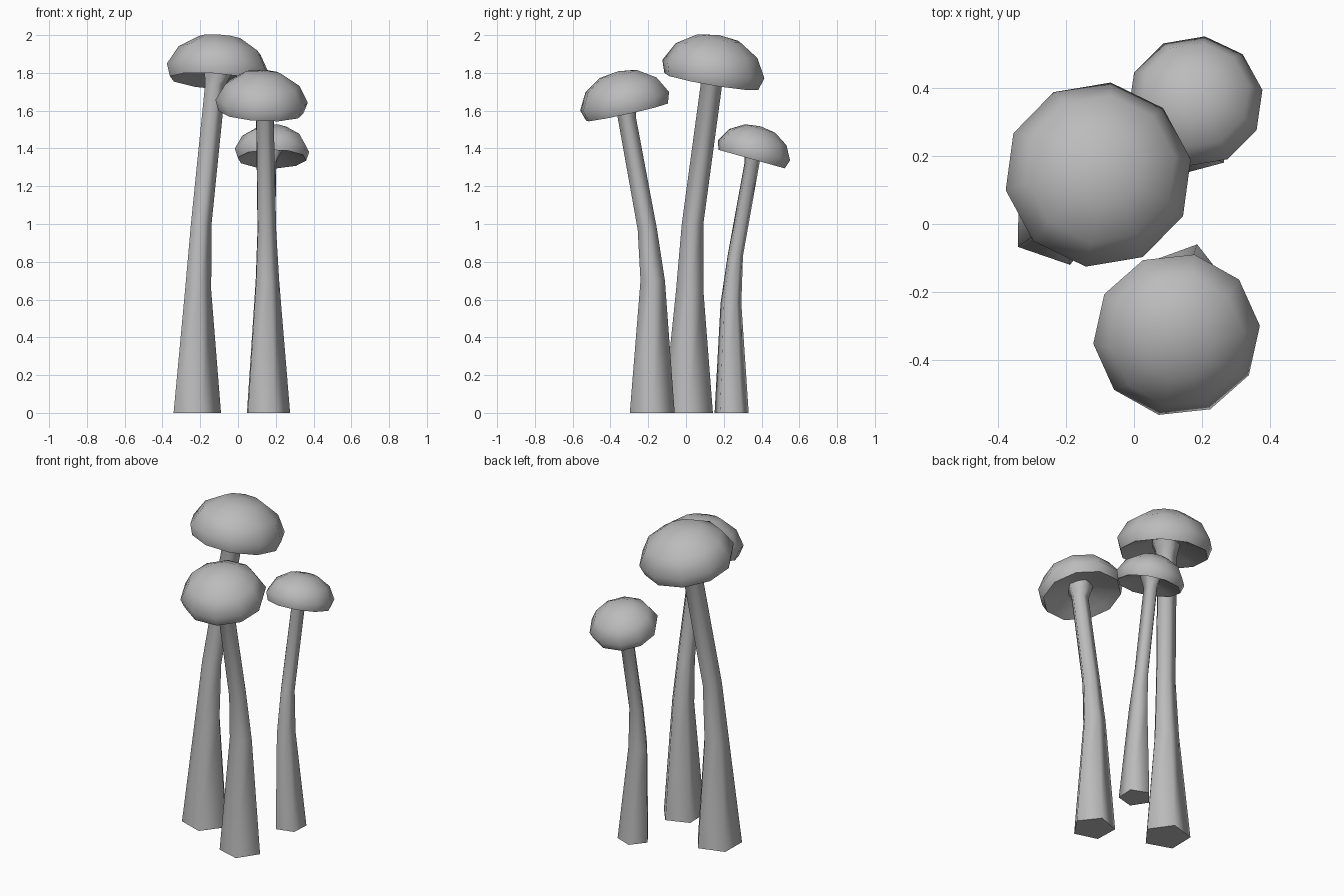
import bpy, bmesh
from math import cos, sin, radians, tau
from mathutils import Vector

cube = bpy.data.objects.get("Cube")
if cube:
    bpy.data.objects.remove(cube)

grey = bpy.data.materials.new("plain grey")
grey.use_nodes = True
grey.diffuse_color = (0.5, 0.5, 0.5, 1)
grey.node_tree.nodes["Principled BSDF"].inputs["Base Color"].default_value = (0.5, 0.5, 0.5, 1)


def loft(name, rings, sides, turn):
    """Skin a row of rings, each given as (centre, axis, radius)."""
    bm = bmesh.new()
    loops = []
    for centre, axis, radius in rings:
        tilt = Vector((0, 0, 1)).rotation_difference(Vector(axis))
        loop = []
        for i in range(sides):
            a = radians(turn) + tau * i / sides
            spoke = Vector((cos(a), sin(a), 0)) * radius
            loop.append(bm.verts.new(Vector(centre) + tilt @ spoke))
        loops.append(loop)
    for low, high in zip(loops, loops[1:]):
        for i in range(sides):
            j = (i + 1) % sides
            bm.faces.new((low[i], low[j], high[j], high[i]))
    bm.faces.new(loops[0][::-1])
    bm.faces.new(loops[-1])
    bmesh.ops.remove_doubles(bm, verts=bm.verts, dist=0.0005)
    bmesh.ops.recalc_face_normals(bm, faces=bm.faces)
    mesh = bpy.data.meshes.new(name)
    bm.to_mesh(mesh)
    bm.free()
    mesh.materials.append(grey)
    obj = bpy.data.objects.new(name, mesh)
    bpy.context.collection.objects.link(obj)
    bpy.ops.object.select_all(action="DESELECT")
    obj.select_set(True)
    bpy.context.view_layer.objects.active = obj
    bpy.ops.object.shade_smooth_by_angle(angle=radians(80))
    return obj


# Cap cross-section from the hollow underside over the lip to the crown,
# as (radius, height) in units of the cap radius
CAP = [(0.25, 0.02), (0.72, -0.17), (0.92, -0.24), (1, 0),
       (0.8, 0.36), (0.42, 0.6), (0.0001, 0.66)]


def mushroom(label, stem, stem_turn, centre, axis, radius, cap_turn):
    centre, axis = Vector(centre), Vector(axis).normalized()
    up = (0, 0, 1)
    # Five-sided stem that flares where it meets the cap
    rings = [((x, y, z), up, r) for x, y, z, r in stem]
    rings.append((centre + axis * radius * 0.08, axis, radius * 0.34))
    loft(label + "_stem", rings, 5, stem_turn)
    # Ten-sided tilted cap
    rings = [(centre + axis * h * radius, axis, r * radius) for r, h in CAP]
    loft(label + "_cap", rings, 10, cap_turn)


mushroom("tall",
         [(-0.228, 0.012, 0, 0.138), (-0.218, 0.02, 0.65, 0.076),
          (-0.2, 0.035, 1, 0.06), (-0.125, 0.135, 1.74, 0.06)], 215,
         (-0.105, 0.145, 1.82), (0.08, 0.17, 1), 0.277, 10)
mushroom("front",
         [(0.151, -0.18, 0, 0.125), (0.15, -0.177, 0.7, 0.068),
          (0.148, -0.205, 0.97, 0.054), (0.138, -0.315, 1.57, 0.051)], 2,
         (0.125, -0.325, 1.65), (0.05, -0.22, 1), 0.246, 6)
mushroom("small",
         [(0.19, 0.24, 0, 0.095), (0.162, 0.237, 0.58, 0.058),
          (0.158, 0.26, 0.83, 0.043), (0.168, 0.35, 1.33, 0.042)], 33,
         (0.18, 0.36, 1.39), (0, 0.28, 1), 0.2, 10)
